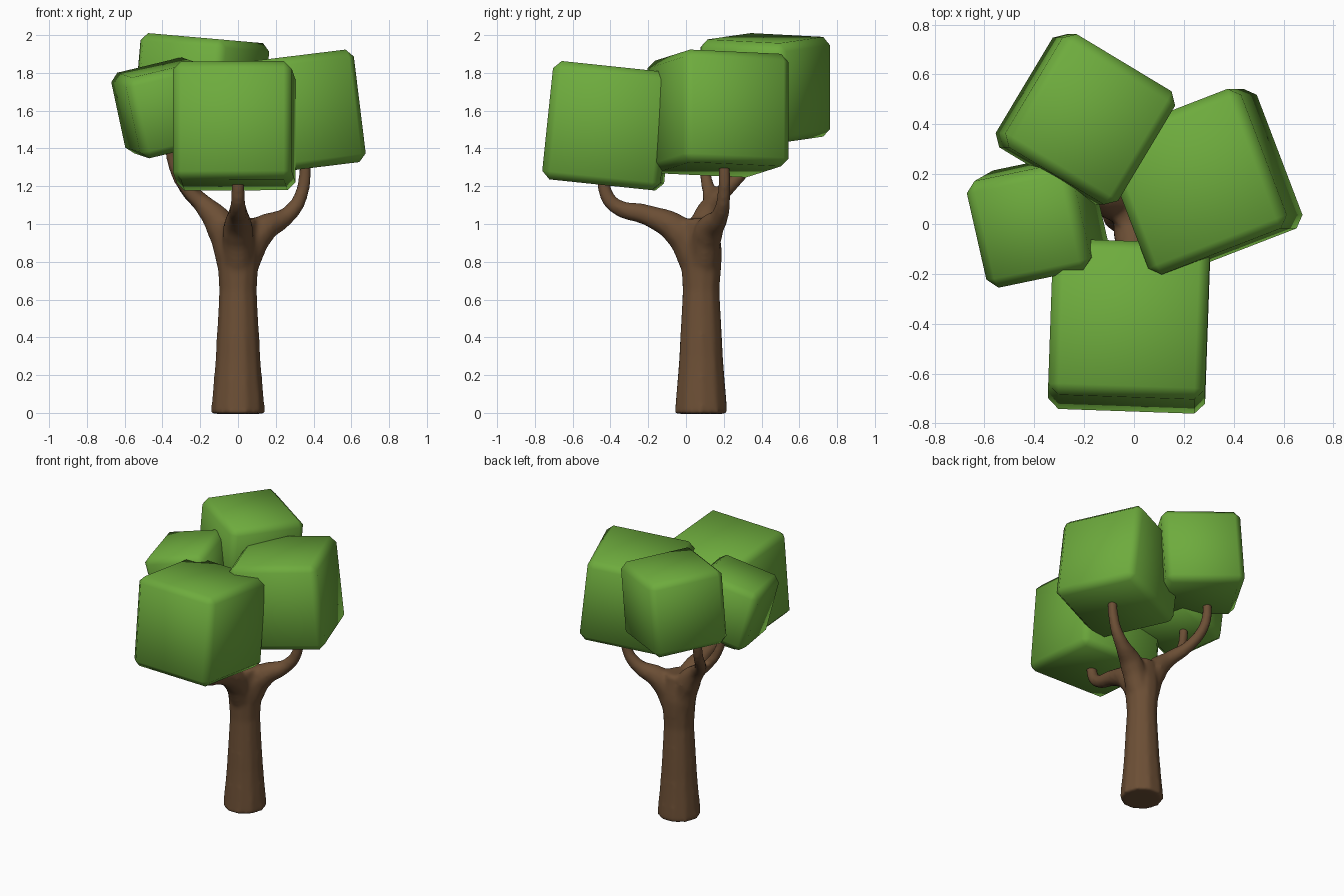
import bpy, bmesh, math
from mathutils import Matrix

if "Cube" in bpy.data.objects:
    bpy.data.objects.remove(bpy.data.objects["Cube"])


def material(name, rgb):
    m = bpy.data.materials.new(name)
    m.diffuse_color = (*rgb, 1)
    m.use_nodes = True
    m.node_tree.nodes["Principled BSDF"].inputs["Base Color"].default_value = m.diffuse_color
    return m


BARK = material("bark brown", (0.15, 0.078, 0.036))
LEAF = material("leaf green", (0.155, 0.41, 0.047))

# Trunk and branches: tapered paths of (x, y, z, radius)
PATHS = [
    # trunk
    [(0, .08, -.005, .145), (0, .08, .3, .12), (0, .08, .65, .101),
     (0, .08, .85, .115), (0, .07, 1.03, .10)],
    # right branch
    [(.03, .09, .78, .08), (.12, .12, .96, .08), (.26, .18, 1.045, .047),
     (.33, .20, 1.14, .037), (.36, .20, 1.4, .03)],
    # front branch
    [(0, .05, .78, .08), (0, -.04, .96, .085), (0, -.2, 1.045, .057),
     (0, -.38, 1.10, .042), (0, -.43, 1.18, .037), (0, -.43, 1.32, .034)],
    # back branch
    [(-.03, .09, .78, .08), (-.09, .10, .99, .085), (-.19, .14, 1.11, .052),
     (-.28, .23, 1.2, .04), (-.33, .33, 1.33, .035), (-.33, .36, 1.55, .03)],
    # left branch, forking from the back one
    [(-.17, .13, 1.09, .045), (-.26, .12, 1.17, .036),
     (-.33, .10, 1.28, .032), (-.37, .07, 1.5, .03)],
]
curve = bpy.data.curves.new("trunk", 'CURVE')
curve.dimensions = '3D'
curve.bevel_depth = 1
curve.bevel_resolution = 3
curve.resolution_u = 6
curve.use_fill_caps = True
for path in PATHS:
    sp = curve.splines.new('BEZIER')
    sp.bezier_points.add(len(path) - 1)
    for p, (x, y, z, r) in zip(sp.bezier_points, path):
        p.co = (x, y, z)
        p.radius = r
        p.handle_left_type = p.handle_right_type = 'AUTO'
trunk = bpy.data.objects.new("trunk", curve)
bpy.context.collection.objects.link(trunk)
bpy.context.view_layer.objects.active = trunk
trunk.select_set(True)
bpy.ops.object.convert(target='MESH')
trunk = bpy.context.view_layer.objects.active
trunk.data.materials.clear()
trunk.data.materials.append(BARK)

# Blend the branches into one smooth body
rm = trunk.modifiers.new("merge", 'REMESH')
rm.mode = 'VOXEL'
rm.voxel_size = 0.014
rm.use_smooth_shade = True
sm = trunk.modifiers.new("blend", 'SMOOTH')
sm.factor = 0.5
sm.iterations = 8


# Leaf blocks: chamfered cubes, turned about z and then tilted
def leaf_block(name, centre, size, turn, tilt_x=0, tilt_y=0):
    bm = bmesh.new()
    bmesh.ops.create_cube(bm, size=size)
    bmesh.ops.bevel(bm, geom=bm.edges[:], offset=0.042, segments=1,
                    affect='EDGES', profile=0.5)
    rad = math.radians
    bm.transform(Matrix.Translation(centre) @ Matrix.Rotation(rad(tilt_x), 4, 'X')
                 @ Matrix.Rotation(rad(tilt_y), 4, 'Y')
                 @ Matrix.Rotation(rad(turn), 4, 'Z'))
    for f in bm.faces:
        f.smooth = True
    me = bpy.data.meshes.new(name)
    bm.to_mesh(me)
    bm.free()
    me.materials.append(LEAF)
    ob = bpy.data.objects.new(name, me)
    bpy.context.collection.objects.link(ob)


leaf_block("front_leaves", (-.02, -.41, 1.52), .63, -2, tilt_x=-6)
leaf_block("right_leaves", (.275, .17, 1.585), .60, 21, tilt_y=-7)
leaf_block("back_leaves", (-.195, .42, 1.72), .53, -31, tilt_y=5)
leaf_block("left_leaves", (-.385, .015, 1.615), .44, 13, tilt_x=7, tilt_y=-12)
